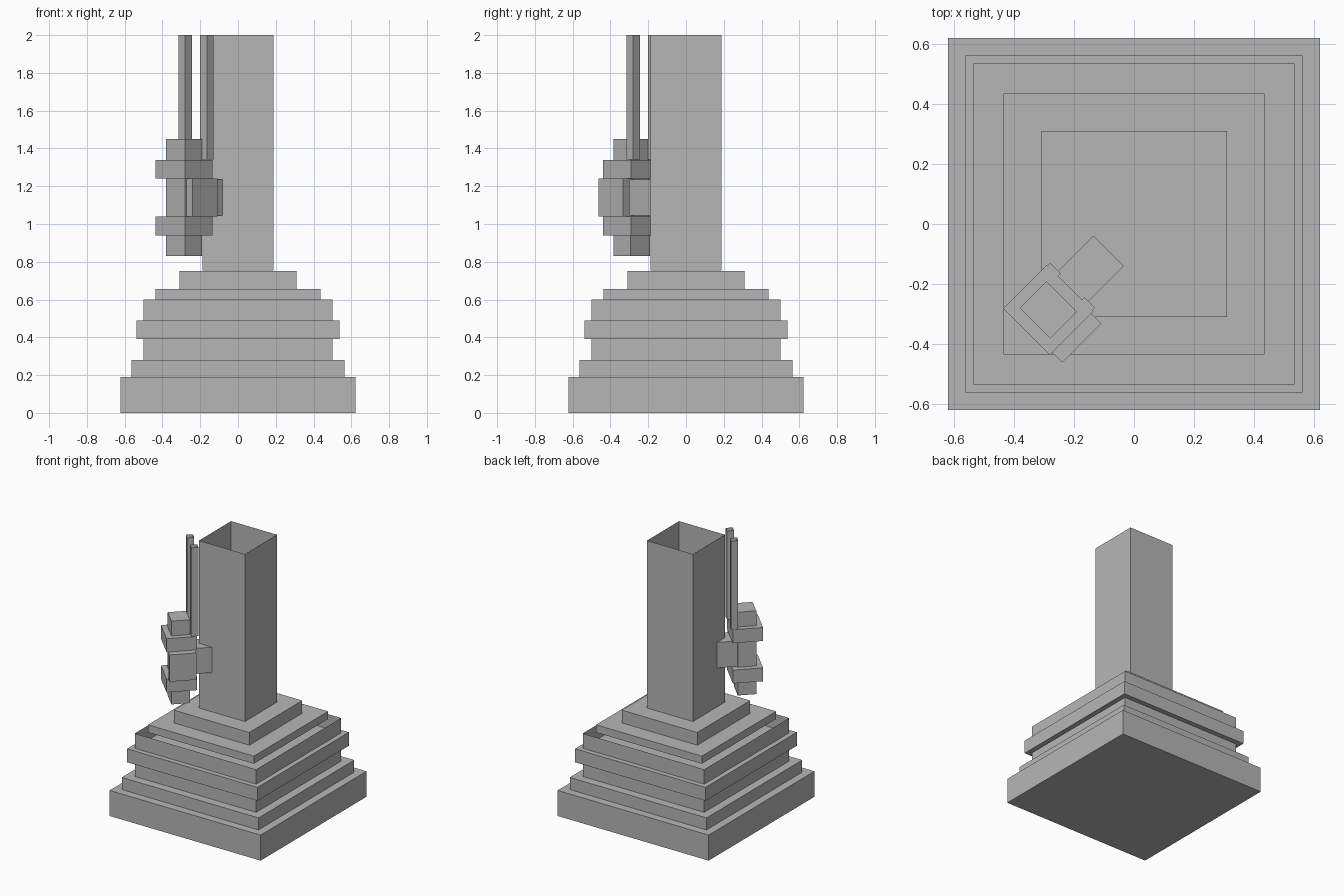
import bpy, bmesh, math
from mathutils import Matrix

cube = bpy.data.objects.get("Cube")
if cube:
    bpy.data.objects.remove(cube, do_unlink=True)

GREY = (0.47, 0.47, 0.47, 1.0)
mat = bpy.data.materials.new("plain grey")
mat.use_nodes = True
mat.diffuse_color = GREY
mat.node_tree.nodes["Principled BSDF"].inputs["Base Color"].default_value = GREY

TURN = Matrix.Rotation(math.radians(45), 4, 'Z')


def box(name, u, v, z, turned=False, open_top=False):
    """Box from three (min, max) ranges; turned boxes use axes rotated 45 degrees."""
    bm = bmesh.new()
    bmesh.ops.create_cube(bm, size=1)
    ranges = (u, v, z)
    for vert in bm.verts:
        for i, (lo, hi) in enumerate(ranges):
            vert.co[i] = hi if vert.co[i] > 0 else lo
    bm.normal_update()
    if open_top:
        top = [f for f in bm.faces if f.normal.z > 0.9]
        bmesh.ops.delete(bm, geom=top, context='FACES')
    if turned:
        bm.transform(TURN)
    mesh = bpy.data.meshes.new(name)
    bm.to_mesh(mesh)
    bm.free()
    mesh.materials.append(mat)
    obj = bpy.data.objects.new(name, mesh)
    bpy.context.collection.objects.link(obj)
    return obj


def square(name, half, z0, z1, open_top=False):
    return box(name, (-half, half), (-half, half), (z0, z1), open_top=open_top)


# Stepped pedestal
square("base_plinth", 0.622, 0.0, 0.19)
square("lower_step", 0.563, 0.19, 0.28)
square("pedestal_sleeve", 0.50, 0.28, 0.60, open_top=True)
square("pedestal_band", 0.537, 0.39, 0.49)
square("upper_step", 0.436, 0.60, 0.657)
square("column_footing", 0.311, 0.657, 0.752)

# Hollow column, open at the top
square("column", 0.189, 0.754, 2.0, open_top=True)

# Fixture on the column's front right corner: x axis points at the column
box("fixture_core", (-0.469, -0.342), (-0.073, 0.071), (0.83, 1.45), turned=True)
for name, z0 in (("lower_collar", 0.94), ("upper_collar", 1.24)):
    box(name, (-0.509, -0.302), (-0.111, 0.109), (z0, z0 + 0.10), turned=True)
box("side_plate", (-0.497, -0.313), (-0.158, -0.111), (1.04, 1.24), turned=True)
box("column_bracket", (-0.35, -0.123), (-0.075, 0.068), (1.045, 1.235), turned=True)

# Pair of hollow conduits rising from the upper collar
for name, v in (("conduit_right", -0.081), ("conduit_left", 0.081)):
    box(name, (-0.339, -0.290), (v - 0.025, v + 0.025), (1.341, 2.0),
        turned=True, open_top=True)
